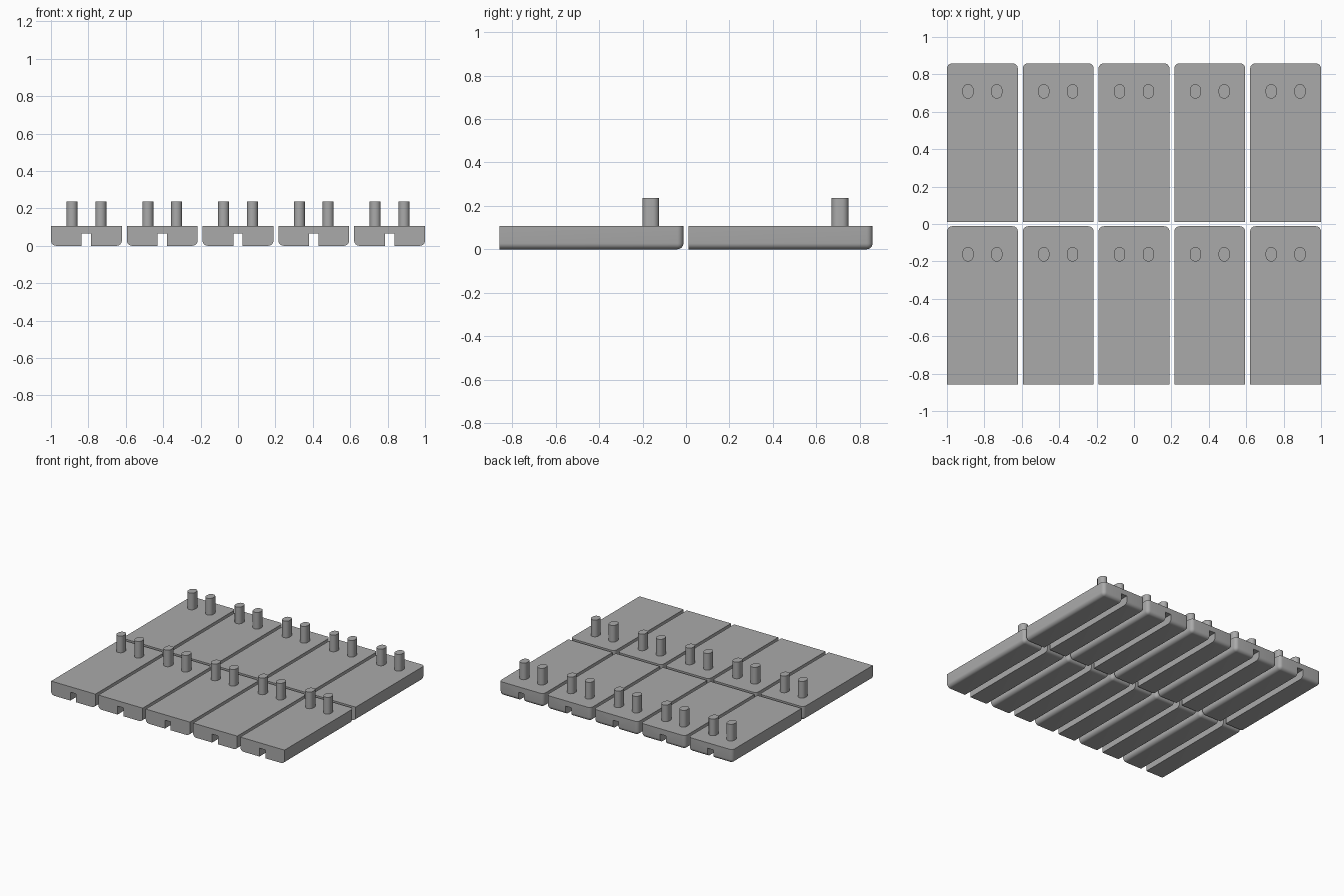
import bpy, bmesh, math
from mathutils import Matrix, Vector

if "Cube" in bpy.data.objects:
    bpy.data.objects.remove(bpy.data.objects["Cube"])

W, D, H = 0.379, 0.847, 0.107        # tile size
PITCH_X, PITCH_Y = 0.40525, 0.871    # grid spacing
R = 0.028                            # edge rounding
PIN_W, PIN_L, PIN_TOP = 0.059, 0.077, 0.236
SLOT_W, SLOT_H = 0.05, 0.065

grey = bpy.data.materials.new("plain grey")
grey.diffuse_color = (0.4, 0.4, 0.4, 1)
grey.use_nodes = True
grey.node_tree.nodes["Principled BSDF"].inputs["Base Color"].default_value = grey.diffuse_color


def make_object(name, mesh, location=(0, 0, 0)):
    ob = bpy.data.objects.new(name, mesh)
    ob.location = location
    bpy.context.collection.objects.link(ob)
    return ob


def box(bm, size, centre):
    m = Matrix.Translation(centre) @ Matrix.Diagonal((*size, 1))
    bmesh.ops.create_cube(bm, size=1, matrix=m)


def to_mesh(bm, name):
    bmesh.ops.recalc_face_normals(bm, faces=bm.faces)
    me = bpy.data.meshes.new(name)
    bm.to_mesh(me)
    bm.free()
    me.materials.append(grey)
    return me


def smooth(me):
    me.shade_smooth()
    me.set_sharp_from_angle(angle=math.radians(30))


# Tile: rounded on the bottom sides, bottom back and upright back corners
bm = bmesh.new()
box(bm, (W, D, H), (0, 0, H / 2))
rounded = []
for e in bm.edges:
    mid = (e.verts[0].co + e.verts[1].co) / 2
    low, side, back = mid.z < 0.01, abs(mid.x) > 0.1, mid.y > 0.1
    if (low and (side or back)) or (side and back and abs(mid.z - H / 2) < 0.01):
        rounded.append(e)
bmesh.ops.bevel(bm, geom=rounded, offset=R, segments=6, profile=0.5, affect='EDGES')
tile = make_object("tile_source", to_mesh(bm, "tile_blank"))

# Slot along the underside
bm = bmesh.new()
box(bm, (SLOT_W, D + 0.2, SLOT_H + 0.1), (0, 0, (SLOT_H - 0.1) / 2))
cutter = make_object("slot_cutter", to_mesh(bm, "slot_cutter"))
cutter.hide_render = True
cut = tile.modifiers.new("slot", 'BOOLEAN')
cut.operation, cut.solver, cut.object = 'DIFFERENCE', 'EXACT', cutter
deps = bpy.context.evaluated_depsgraph_get()
tile_mesh = bpy.data.meshes.new_from_object(tile.evaluated_get(deps))
tile_mesh.name = "tile"
smooth(tile_mesh)
bpy.data.objects.remove(tile)
bpy.data.objects.remove(cutter)

# Pin: upright post with a rounded oblong section
bm = bmesh.new()
r, half = PIN_W / 2, (PIN_L - PIN_W) / 2
ring = []
for i in range(26):
    end, step = divmod(i, 13)
    a = math.pi * (end + step / 12)
    y = half if end == 0 else -half
    ring.append(bm.verts.new(Vector((r * math.cos(a), y + r * math.sin(a), H))))
base = bm.faces.new(ring)
top = bmesh.ops.extrude_face_region(bm, geom=[base])
bmesh.ops.translate(bm, vec=(0, 0, PIN_TOP - H),
                    verts=[g for g in top["geom"] if isinstance(g, bmesh.types.BMVert)])
bmesh.ops.delete(bm, geom=[f for f in bm.faces if all(v.co.z < H + 0.01 for v in f.verts)],
                 context='FACES_ONLY')
pin_mesh = to_mesh(bm, "pin")
smooth(pin_mesh)

# Five columns by two rows, each tile with a pair of pins near its back
for row in (-0.5, 0.5):
    for col in range(-2, 3):
        x, y = col * PITCH_X, row * PITCH_Y
        make_object("tile", tile_mesh, (x, y, 0))
        for side in (-1, 1):
            make_object("pin", pin_mesh, (x + side * 0.077, y + D / 2 - 0.15, 0))
